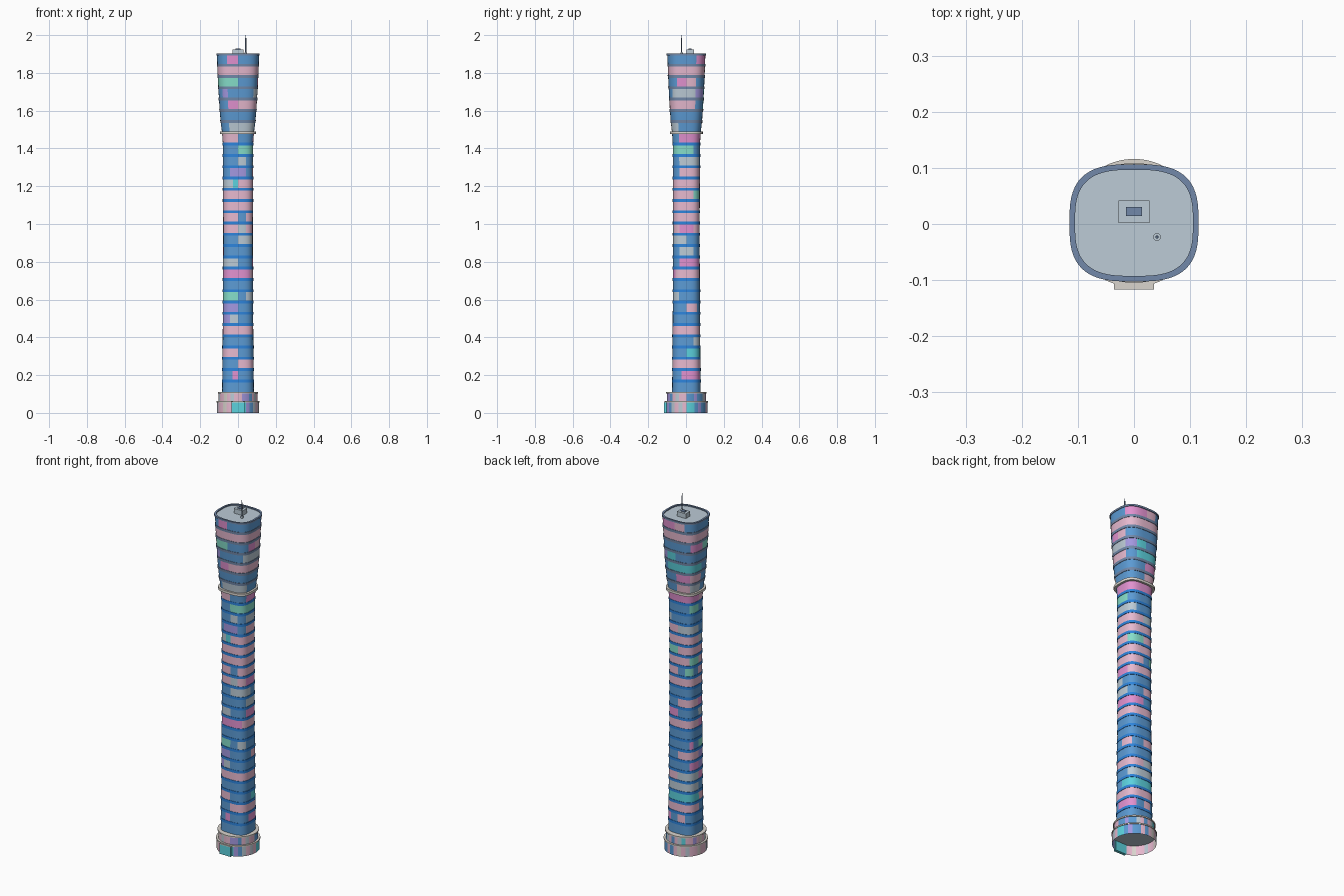
import bpy, bmesh, math

if "Cube" in bpy.data.objects:
    bpy.data.objects.remove(bpy.data.objects["Cube"])

CY = 0.002          # tower centre in y
SEG = 96            # points around each ring (24 per quadrant)


def srgb(r, g, b):
    f = lambda c: c / 12.92 if c <= 0.04045 else ((c + 0.055) / 1.055) ** 2.4
    return (f(r / 255), f(g / 255), f(b / 255), 1)


COLOURS = {
    'B': ("glass_blue", srgb(92, 155, 212)), 'R': ("band_blue", srgb(45, 132, 220)),
    'P': ("pale_pink", srgb(232, 186, 208)), 'M': ("magenta_pink", srgb(226, 146, 208)),
    'G': ("pale_grey", srgb(188, 203, 214)), 'N': ("mint", srgb(134, 222, 202)),
    'T': ("turquoise", srgb(92, 210, 222)), 'V': ("lavender", srgb(164, 152, 224)),
    'C': ("stone_beige", srgb(218, 213, 206)), 'S': ("slate_blue", srgb(114, 137, 170))}
KEYS = list(COLOURS)
MATS = []
for key in KEYS:
    m = bpy.data.materials.new(COLOURS[key][0])
    m.diffuse_color = COLOURS[key][1]
    m.use_nodes = True
    m.node_tree.nodes["Principled BSDF"].inputs["Base Color"].default_value = m.diffuse_color
    MATS.append(m)


def finish(name, bm, smooth=True):
    me = bpy.data.meshes.new(name)
    bm.to_mesh(me)
    bm.free()
    for m in MATS:
        me.materials.append(m)
    ob = bpy.data.objects.new(name, me)
    bpy.context.collection.objects.link(ob)
    if smooth:
        bpy.context.view_layer.objects.active = ob
        ob.select_set(True)
        bpy.ops.object.shade_smooth_by_angle(angle=math.radians(35))
        ob.select_set(False)
    return ob


def ring(bm, z, a, b, n):
    """Superellipse ring, starting at -x and passing the front."""
    out = []
    for i in range(SEG):
        t = 2 * math.pi * i / SEG
        c, s = math.cos(t), math.sin(t)
        x = -a * math.copysign(abs(c) ** (2 / n), c) if abs(c) > 1e-9 else 0
        y = -b * math.copysign(abs(s) ** (2 / n), s) if abs(s) > 1e-9 else 0
        out.append(bm.verts.new((x, y + CY, z)))
    return out


def loft(bm, profile, paint, n, closed=False, cap=False):
    """Skin rings given as (z, half x, half y); paint is a colour key or four quadrant tokens."""
    rings = [ring(bm, *p, n) for p in profile]
    pairs = list(zip(rings, rings[1:]))
    if closed:
        pairs.append((rings[-1], rings[0]))
    quads = paint.split()
    for lo, hi in pairs:
        for i in range(SEG):
            j = (i + 1) % SEG
            f = bm.faces.new((lo[i], lo[j], hi[j], hi[i]))
            tok = quads[i * len(quads) // SEG]
            k = i % (SEG // 4) * len(tok) // (SEG // 4) if len(quads) == 4 else 0
            f.material_index = KEYS.index(tok[k])
    if cap:
        f = bm.faces.new(rings[-1])
        f.material_index = KEYS.index(quads[0][0])


def band(bm, z0, z1, a0, b0, a1, b1, depth, paint, n):
    loft(bm, [(z0, a0, b0), (z1, a1, b1), (z1, a1 - depth, b1 - depth),
              (z0, a0 - depth, b0 - depth)], paint, n, closed=True)


OUTLINE = [(0.1, .084), (0.4, .081), (0.9, .078), (1.46, .080), (1.50, .088),
           (1.6, .097), (1.75, .106), (1.9, .112)]


def width(z):
    for (z0, w0), (z1, w1) in zip(OUTLINE, OUTLINE[1:]):
        if z <= z1:
            return w0 + (w1 - w0) * max(0, z - z0) / (z1 - z0)
    return OUTLINE[-1][1]


# Glass storeys, bottom to top: front-left, front-right, back-right, back-left
FLOORS = [
    "B B B B", "BBBBBBBM BBBBBBBM MMMB PBBB", "B P P P", "P B TTTT T", "B B BGGG G", "MPPP P P G",
    "VVVG BBBB B BBMM", "V B PPBB P", "N BGGB B BBMB", "B B B B", "M MP P P", "G BBBM M B",
    "MBBB BBBG GBBB P", "B G B B", "P GPPM MPPP P", "P BPPP P BNNB", "P P P PN", "P P PNNN P",
    "GGGGGGGT P P P", "BBBV VBBP P G", "B GBBG GGGB B", "B N NBBB BN", "P BBBM M M",
    "BBBG GGGB B PG", "B B B MP", "BBBM P PBBT T", "BBVB BBGG GVVT B", "N BBBM PBBB BM",
    "P P P P", "BBBM B BMMM PBBB"]
Z0, STEP, SHAFT = 0.11, 1.79 / 30, 23

bm = bmesh.new()
for k, paint in enumerate(FLOORS):
    za, zb = Z0 + k * STEP, Z0 + (k + 1) * STEP
    wa, wb = width(za), width(zb)
    loft(bm, [(za, wa, wa * .9), (zb, wb, wb * .9)], paint, 3.0)
bmesh.ops.remove_doubles(bm, verts=bm.verts, dist=1e-5)
finish("glass_storeys", bm)

# Floor bands: blue on the shaft, slate on the flared crown
for name, ks, col in (("shaft_bands", range(1, SHAFT), 'R'),
                      ("crown_bands", range(SHAFT + 1, 30), 'S')):
    bm = bmesh.new()
    for k in ks:
        z0, z1 = Z0 + k * STEP - .0075, Z0 + k * STEP + .0075
        w0, w1 = width(z0), width(z1)
        band(bm, z0, z1, w0 + .002, w0 * .9 + .002, w1 + .002, w1 * .9 + .002, .005, col, 3.0)
    finish(name, bm)

# Stone collar between shaft and crown
bm = bmesh.new()
band(bm, 1.476, 1.490, .096, .087, .096, .087, .016, 'C', 3.0)
finish("crown_collar", bm)

# Round podium: open striped lower drum, narrower upper drum, stone rims
bm = bmesh.new()
loft(bm, [(0, .111, .111), (.056, .111, .111)], "PGPPCPPT TTVBGPGP TTBVBBPB PCPGPPCP", 2)
finish("podium_lower_wall", bm)
bm = bmesh.new()
loft(bm, [(.06, .103, .103), (.105, .103, .103)], "PGPPCPGP PVVBPGPP BBVBBGPB PGTPPVPC", 2)
finish("podium_upper_wall", bm)
bm = bmesh.new()
for z0, z1, r in ((.055, .062, .114), (.103, .110, .107)):
    loft(bm, [(z0, r - .012, r - .012), (z0, r, r), (z1, r, r), (z1, .07, .07)], 'C', 2, cap=True)
finish("podium_rims", bm)
bm = bmesh.new()
loft(bm, [(.0545, .111, .111), (.0546, .01, .01)], 'G', 2, cap=True)
finish("podium_ceiling", bm)

# Parapet and roof deck
bm = bmesh.new()
band(bm, 1.893, 1.903, .115, .1045, .115, .1045, .010, 'S', 3.0)
finish("parapet", bm)
bm = bmesh.new()
loft(bm, [(1.894, .107, .097), (1.897, .106, .096)], 'G', 3.0, cap=True)
finish("roof_deck", bm)


def box(name, x0, x1, y0, y1, z0, z1, col):
    bm = bmesh.new()
    bmesh.ops.create_cube(bm, size=1)
    for v in bm.verts:
        v.co = ((x0 + x1) / 2 + v.co.x * (x1 - x0), (y0 + y1) / 2 + v.co.y * (y1 - y0),
                (z0 + z1) / 2 + v.co.z * (z1 - z0))
    for f in bm.faces:
        f.material_index = KEYS.index(col)
    finish(name, bm, False)


def rod(name, x, y, z0, z1, r, col):
    bm = bmesh.new()
    bmesh.ops.create_cone(bm, cap_ends=True, segments=12, radius1=r, radius2=r, depth=z1 - z0)
    for v in bm.verts:
        v.co.x += x
        v.co.y += y
        v.co.z += (z0 + z1) / 2
    for f in bm.faces:
        f.material_index = KEYS.index(col)
    finish(name, bm)


# Entrance
box("entrance_glass", -.034, .034, -.116, -.100, 0, .054, 'T')
box("entrance_canopy", -.036, .036, -.117, -.106, .054, .060, 'C')

# Roof plant and mast
box("plant_room", -.028, .028, .002, .042, 1.895, 1.924, 'G')
box("plant_hatch", -.014, .014, .014, .030, 1.924, 1.928, 'S')
rod("mast_foot", .041, -.023, 1.895, 1.908, .007, 'G')
rod("mast_pole", .041, -.023, 1.905, 1.985, .003, 'S')
rod("mast_tip", .041, -.023, 1.985, 2.0, .0015, 'S')
